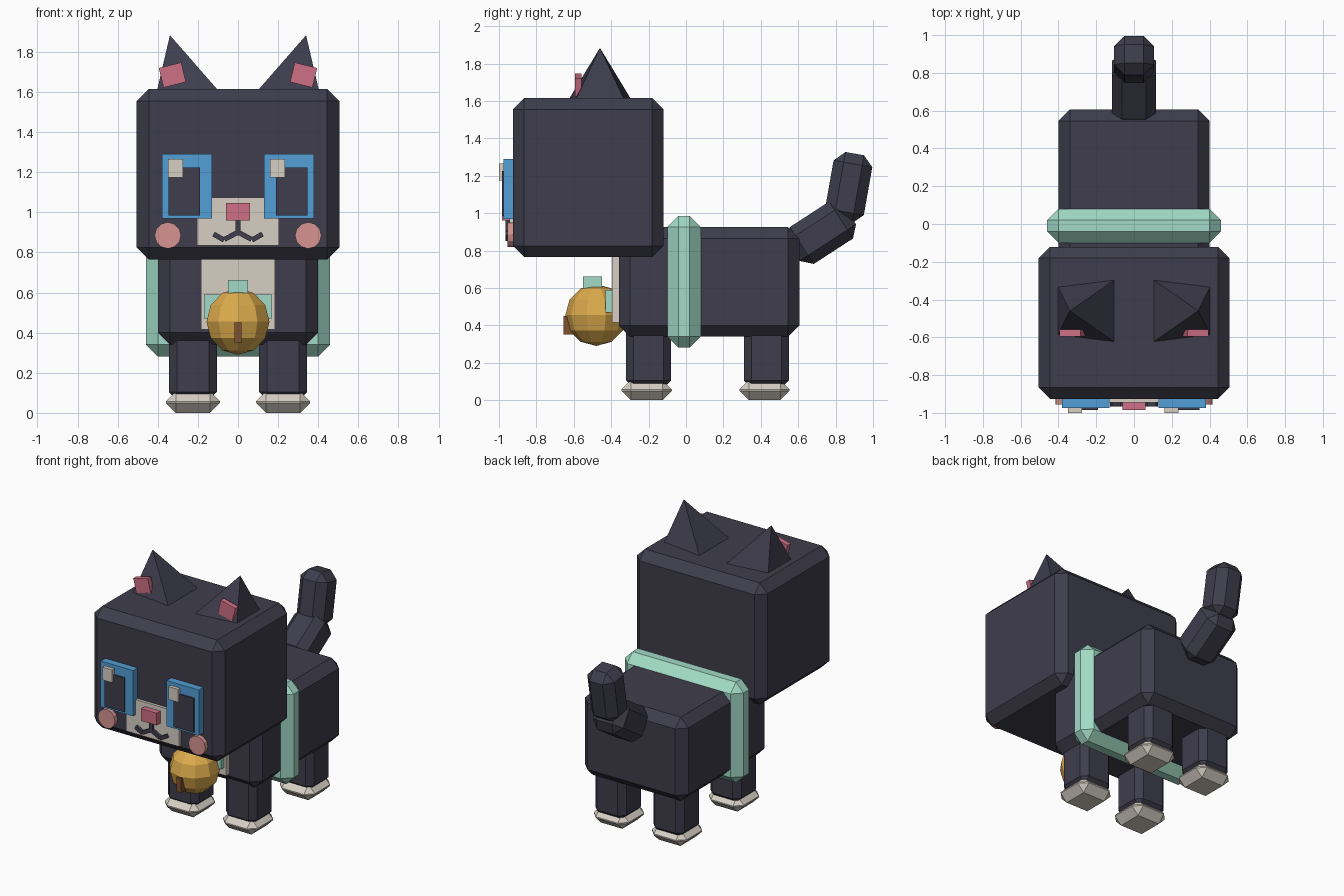
import bpy
import bmesh
from math import radians, pi, atan2, hypot
from mathutils import Matrix, Vector

old = bpy.data.objects.get("Cube")
if old:
    bpy.data.objects.remove(old, do_unlink=True)


def linear(c):
    return c / 12.92 if c <= 0.04045 else ((c + 0.055) / 1.055) ** 2.4


def material(name, code):
    rgb = [linear(int(code[i:i + 2], 16) / 255) for i in (0, 2, 4)]
    m = bpy.data.materials.new(name)
    m.use_nodes = True
    m.diffuse_color = (*rgb, 1)
    bsdf = next(n for n in m.node_tree.nodes if n.type == 'BSDF_PRINCIPLED')
    bsdf.inputs["Base Color"].default_value = (*rgb, 1)
    return m


FUR = material("charcoal fur", "3e3d4c")
CREAM = material("cream", "d6cfc4")
BLUE = material("eye blue", "529fd6")
TEAL = material("collar teal", "a2dac6")
PINK = material("pink", "cf7085")
BLUSH = material("cheek blush", "d59490")
GOLD = material("bell gold", "dcab4c")
BROWN = material("slot brown", "80502f")


def finish(name, bm, mat, loc, rot=(0, 0, 0)):
    mesh = bpy.data.meshes.new(name)
    bm.to_mesh(mesh)
    bm.free()
    mesh.materials.append(mat)
    ob = bpy.data.objects.new(name, mesh)
    ob.location = loc
    ob.rotation_euler = [radians(a) for a in rot]
    bpy.context.collection.objects.link(ob)
    return ob


def box(name, mat, loc, size, chamfer=0, rot=(0, 0, 0)):
    bm = bmesh.new()
    bmesh.ops.create_cube(bm, size=1)
    bmesh.ops.scale(bm, vec=size, verts=bm.verts)
    if chamfer:
        bmesh.ops.bevel(bm, geom=bm.edges[:], offset=chamfer, segments=1,
                        affect='EDGES', clamp_overlap=True)
    return finish(name, bm, mat, loc, rot)


def cone(name, mat, loc, sides, r1, r2, depth, turn=0, rot=(0, 0, 0)):
    bm = bmesh.new()
    bmesh.ops.create_cone(bm, cap_ends=True, segments=sides, radius1=r1,
                          radius2=r2, depth=depth,
                          matrix=Matrix.Rotation(turn, 4, 'Z'))
    return finish(name, bm, mat, loc, rot)


# Head, body, chest and collar
box("head", FUR, (0, -0.523, 1.19), (1.01, 0.805, 0.85), 0.06)
box("body", FUR, (0, 0.123, 0.633), (0.8, 0.965, 0.585), 0.06)
box("chest_patch", CREAM, (0, -0.365, 0.6), (0.37, 0.06, 0.37))
box("collar", TEAL, (0, -0.01, 0.633), (0.92, 0.18, 0.705), 0.06)

# Tail
box("tail_base", FUR, (0, 0.724, 0.895), (0.235, 0.235, 0.36), 0.055, (-57, 0, 0))
box("tail_tip", FUR, (0, 0.87, 1.136), (0.21, 0.21, 0.37), 0.055, (-10, 0, 0))

# Bell hanging at the chest
bm = bmesh.new()
bmesh.ops.create_uvsphere(bm, u_segments=10, v_segments=6, radius=0.165)
finish("bell", bm, GOLD, (0, -0.48, 0.455))
box("bell_slot", BROWN, (0, -0.63, 0.4), (0.035, 0.05, 0.1))
box("bell_loop", TEAL, (0, -0.5, 0.63), (0.1, 0.1, 0.065))
box("bell_strap", TEAL, (0, -0.4, 0.53), (0.34, 0.06, 0.12))

# Muzzle and nose
box("muzzle", CREAM, (0, -0.93, 0.955), (0.41, 0.03, 0.24))
box("nose", PINK, (0, -0.96, 1.003), (0.12, 0.05, 0.085))


def stroke(name, a, b):
    dx, dz = b[0] - a[0], b[1] - a[1]
    box(name, FUR, ((a[0] + b[0]) / 2, -0.95, (a[1] + b[1]) / 2),
        (hypot(dx, dz), 0.03, 0.025), 0, (0, -atan2(dz, dx) * 180 / pi, 0))


stroke("mouth_stem", (0, 0.885), (0, 0.97))

for side, s in (("left", 1), ("right", -1)):
    # Mouth curls
    stroke(side + "_mouth_inner", (s * 0.008, 0.897), (s * 0.068, 0.865))
    stroke(side + "_mouth_outer", (s * 0.07, 0.862), (s * 0.122, 0.892))

    # Eyes; both glints lie on the same side of their pupil
    box(side + "_eye", BLUE, (s * 0.255, -0.945, 1.13), (0.25, 0.06, 0.32))
    box(side + "_pupil", FUR, (s * 0.268, -0.965, 1.105), (0.155, 0.04, 0.24))
    box(side + "_glint", CREAM, (s * 0.255 - 0.057, -0.985, 1.22),
        (0.075, 0.03, 0.09))

    # Cheeks
    cone(side + "_cheek", BLUSH, (s * 0.35, -0.935, 0.885), 12, 0.066, 0.066,
         0.04, 0, (90, 0, 0))

    # Ears, leaning outward
    tilt = s * 14
    axis = Matrix.Rotation(radians(tilt), 3, 'Y') @ Vector((0, 0, 0.16))
    cone(side + "_ear", FUR, Vector((s * 0.262, -0.46, 1.573)) + axis, 4,
         0.232, 0, 0.32, pi / 4, (0, tilt, 0))
    box(side + "_inner_ear", PINK, (s * 0.327, -0.577, 1.685),
        (0.115, 0.035, 0.1), 0, (0, tilt, 0))

    # Legs and paws
    for end, y, step in (("front", -0.2, -0.01), ("back", 0.43, -0.01)):
        box(f"{end}_{side}_leg", FUR, (s * 0.225, y, 0.235),
            (0.24, 0.24, 0.34), 0.04)
        box(f"{end}_{side}_paw", CREAM, (s * 0.225, y + step, 0.054),
            (0.27, 0.268, 0.108), 0.05)
